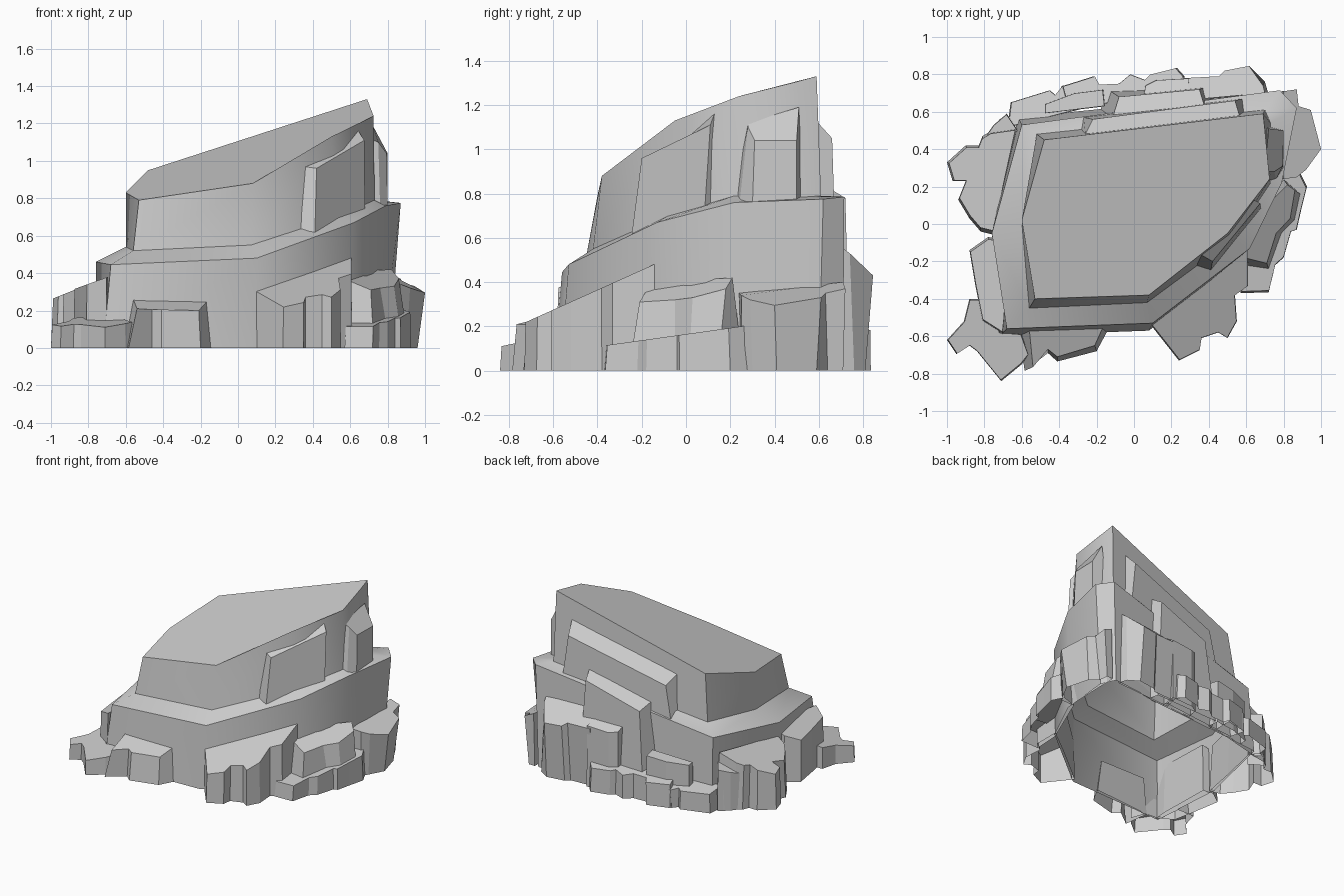
import bpy, bmesh
from math import radians
from mathutils import Vector


def loft(name, rings, cap_bottom=False):
    """Join rings of equal point count, bottom to top, and close the top."""
    bm = bmesh.new()
    vr = [[bm.verts.new(p) for p in r] for r in rings]
    n = len(rings[0])
    for a, b in zip(vr, vr[1:]):
        for i in range(n):
            j = (i + 1) % n
            bm.faces.new((a[i], a[j], b[j], b[i]))
    bm.faces.new(vr[-1])
    if cap_bottom:
        bm.faces.new(vr[0][::-1])
    bmesh.ops.recalc_face_normals(bm, faces=bm.faces)
    me = bpy.data.meshes.new(name)
    bm.to_mesh(me)
    bm.free()
    ob = bpy.data.objects.new(name, me)
    bpy.context.collection.objects.link(ob)
    return ob


def rock(name, pts, plane, z0=0.0, taper=0.95):
    """Faceted block: counter-clockwise outline, tapered to a sloped top
    z = c + a*x + b*y."""
    c, a, b = plane
    cen = sum((Vector(p) for p in pts), Vector((0, 0))) / len(pts)
    top = [cen + (Vector(p) - cen) * taper for p in pts]
    return loft(name, [[(x, y, z0) for x, y in pts],
                       [(p.x, p.y, c + a * p.x + b * p.y) for p in top]], z0 > 0)


# Main mass: foot, ledge rim, foot of the upper block, slanted summit
cliff = loft("main_cliff", [
    [(-.72, -.60, 0), (.08, -.57, 0), (.60, -.15, 0), (.77, .20, 0), (.81, .60, 0),
     (.76, .71, 0), (-.62, .57, 0), (-.76, -.04, 0)],
    [(-.68, -.56, .445), (.10, -.53, .48), (.62, -.13, .67), (.79, .22, .76), (.87, .62, .775),
     (.78, .715, .785), (-.60, .53, .52), (-.76, -.05, .46)],
    [(-.56, -.45, .52), (.07, -.42, .55), (.53, -.08, .70), (.73, .22, .79), (.73, .54, .785),
     (.70, .61, .79), (-.52, .48, .60), (-.60, .01, .54)],
    [(-.53, -.40, .79), (.08, -.38, .88), (.50, -.05, 1.13), (.725, .24, 1.24),
     (.70, .50, 1.305), (.69, .59, 1.33), (-.48, .45, .95), (-.60, .02, .83)]])
bpy.context.view_layer.objects.active = cliff
cliff.select_set(True)
bpy.ops.object.shade_smooth_by_angle(angle=radians(40))

# Slabs leaning on the upper block
loft("upper_right_slab", [
    [(.30, -.22, .58), (.41, -.25, .58), (.68, .08, .66), (.62, .16, .66)],
    [(.35, -.16, .97), (.42, -.20, .96), (.675, .11, 1.11), (.64, .13, 1.165)]])
loft("upper_side_slab", [
    [(.66, .20, .74), (.76, .24, .74), (.80, .30, .74), (.80, .50, .76), (.68, .53, .76)],
    [(.70, .28, 1.12), (.75, .28, 1.10), (.795, .31, 1.04), (.80, .50, 1.04), (.72, .51, 1.19)]])
loft("upper_back_slab", [
    [(.60, .54, .74), (.58, .67, .74), (-.27, .57, .58), (-.30, .45, .58)],
    [(.57, .56, 1.16), (.54, .66, 1.05), (-.22, .56, .83), (-.26, .48, .90)]])
loft("back_slab", [
    [(.42, .66, 0), (.40, .74, 0), (-.14, .72, 0), (-.18, .61, 0)],
    [(.38, .62, .84), (.35, .72, .78), (-.08, .68, .64), (-.12, .55, .70)]])

# Front rocks
loft("front_left_block", [
    [(-.61, -.59, 0), (-.585, -.785, 0), (-.46, -.69, 0), (-.41, -.735, 0), (-.20, -.68, 0),
     (-.13, -.55, 0)],
    [(-.56, -.56, .26), (-.54, -.765, .21), (-.46, -.67, .205), (-.41, -.71, .205),
     (-.21, -.65, .20), (-.165, -.55, .25)]])
rock("front_left_shelf", [(-.74, -.40), (-.88, -.40), (-.91, -.52), (-1.0, -.62), (-.95, -.695),
     (-.88, -.65), (-.84, -.68), (-.71, -.84), (-.60, -.75), (-.56, -.70),
     (-.60, -.59), (-.72, -.58)], (.27, .06, .14), taper=.97)
rock("front_spires", [(.09, -.54), (.24, -.73), (.35, -.675), (.36, -.61), (.45, -.58),
     (.50, -.61), (.55, -.52), (.54, -.38), (.61, -.33), (.61, -.13), (.40, -.29)],
     (.545, 0, .45), taper=.98)

# Left rocks
rock("left_block", [(-.70, -.08), (-.78, -.07), (-.88, -.14), (-.85, -.32), (-.81, -.52),
     (-.70, -.59), (-.69, -.50)], (.63, .36, 0), taper=.95)
rock("left_back_columns", [(-.62, .52), (-.76, .50), (-.81, .47), (-.83, .42), (-.90, .42),
     (-1.0, .33), (-.97, .23), (-.90, .23), (-.94, .13), (-.88, .03), (-.82, -.04),
     (-.74, -.06), (-.69, .20)], (.66, .40, 0), taper=.93)
rock("left_back_step", [(-.62, .50), (-.68, .59), (-.75, .53), (-.80, .46), (-.70, .40)],
     (.56, .36, 0))

# Right rocks
loft("right_corner_block", [
    [(.78, .25, 0), (.87, .25, 0), (.90, .30, 0), (.96, .41, 0), (.91, .59, 0),
     (.85, .64, 0), (.84, .71, 0), (.79, .71, 0)],
    [(.80, .24, .35), (.87, .25, .34), (.92, .29, .32), (1.0, .40, .295), (.945, .61, .33),
     (.88, .63, .35), (.87, .72, .37), (.80, .71, .40)]])
rock("right_shelf", [(.58, -.17), (.57, -.37), (.72, -.365), (.755, -.22), (.80, -.18),
     (.84, -.04), (.87, -.03), (.895, .08), (.925, .20), (.88, .29), (.76, .25)],
     (.165, 0, .14), taper=.97)
loft("right_upper_block", [
    [(.58, -.22, .12), (.72, -.24, .12), (.79, -.05, .14), (.86, .02, .15), (.89, .16, .17),
     (.80, .24, .17), (.66, .05, .14)],
    [(.59, -.18, .36), (.71, -.21, .31), (.76, -.05, .32), (.835, .03, .33), (.86, .18, .37),
     (.82, .21, .42), (.66, .05, .41)]], True)

# Back rocks
loft("back_right_block", [
    [(.72, .69, 0), (.70, .76, 0), (.62, .81, 0), (.48, .79, 0), (.45, .76, 0), (.27, .75, 0),
     (.25, .66, 0)],
    [(.70, .70, .56), (.69, .74, .53), (.615, .845, .43), (.485, .82, .43), (.455, .79, .45),
     (.27, .78, .45), (.26, .66, .55)]])
rock("back_middle_block", [(.28, .65), (.30, .78), (.12, .77), (.06, .74), (.04, .65)],
     (.89, .10, -.58), taper=.97)
rock("back_left_block", [(-.15, .63), (-.16, .72), (-.32, .70), (-.48, .64), (-.48, .59)],
     (.44, .10, -.12), taper=.95)
rock("back_low_steps", [(.28, .69), (.27, .79), (.23, .835), (.09, .80), (.06, .77), (-.02, .80),
     (-.08, .75), (-.19, .745), (-.215, .79), (-.39, .735), (-.36, .62)],
     (.38, .05, -.25), taper=.97)
rock("back_left_low_steps", [(-.22, .63), (-.22, .77), (-.38, .74), (-.42, .69), (-.45, .715),
     (-.66, .65), (-.67, .57), (-.72, .56), (-.66, .52)], (.32, .05, -.22), taper=.97)
